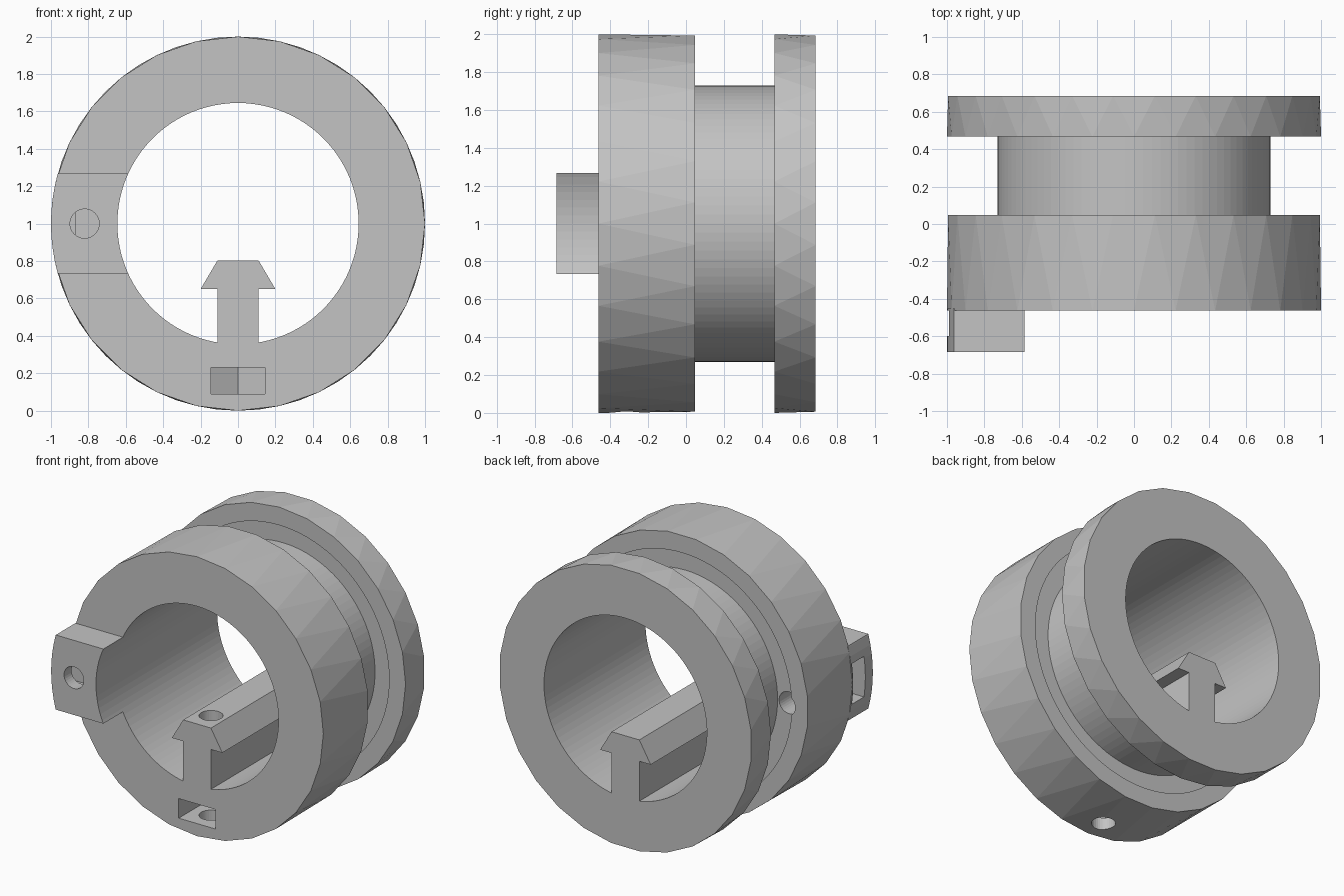
import bpy, bmesh, math

if "Cube" in bpy.data.objects:
    bpy.data.objects.remove(bpy.data.objects["Cube"])

grey = bpy.data.materials.new("plain_grey")
grey.diffuse_color = (0.55, 0.55, 0.55, 1)
grey.use_nodes = True
grey.node_tree.nodes["Principled BSDF"].inputs["Base Color"].default_value = grey.diffuse_color


def circle(r, n, cx=0.0, cy=0.0, shift=0.0):
    return [(cx + r * math.cos(2 * math.pi * (i + shift) / n),
             cy + r * math.sin(2 * math.pi * (i + shift) / n)) for i in range(n)]


def solid(name, pts, axis, t0, t1, end_pts=None):
    """Extrude a profile along y or z; a different end profile gives triangulated sides."""
    def place(p, t):
        return (p[0], t, p[1]) if axis == 'y' else (p[0], p[1], t)
    bm = bmesh.new()
    a = [bm.verts.new(place(p, t0)) for p in pts]
    b = [bm.verts.new(place(p, t1)) for p in (end_pts or pts)]
    bm.faces.new(a)
    bm.faces.new(b[::-1])
    n = len(a)
    for i in range(n):
        j = (i + 1) % n
        if end_pts:
            bm.faces.new((a[i], b[i], a[j]))
            bm.faces.new((b[i], b[j], a[j]))
        else:
            bm.faces.new((a[i], b[i], b[j], a[j]))
    bmesh.ops.recalc_face_normals(bm, faces=bm.faces)
    me = bpy.data.meshes.new(name)
    bm.to_mesh(me)
    bm.free()
    me.materials.append(grey)
    ob = bpy.data.objects.new(name, me)
    bpy.context.collection.objects.link(ob)
    return ob


def combine(target, other, op):
    """Apply a boolean and discard the helper."""
    mod = target.modifiers.new("bool", 'BOOLEAN')
    mod.operation, mod.object, mod.solver = op, other, 'EXACT'
    bpy.context.view_layer.objects.active = target
    bpy.ops.object.modifier_apply(modifier=mod.name)
    bpy.data.objects.remove(other)


Y0, Y1, Y2, Y3 = -0.463, 0.047, 0.467, 0.685   # flange and neck stations
RIM, FINE, BORE, CZ = 28, 96, 0.645, 1.0


# Coarse, faceted flanges with shallow recesses facing the groove
def flange(name, a, b):
    return solid(name, circle(1, RIM, 0, CZ), 'y', a, b, circle(1, RIM, 0, CZ, 0.5))


body = flange("spool_clamp_body", Y0, Y1)
back = flange("back_flange", Y2, Y3)
for part, a, b in ((body, Y1 - 0.04, Y1 + 0.1), (back, Y2 - 0.1, Y2 + 0.04)):
    combine(part, solid("recess", circle(0.87, FINE, 0, CZ), 'y', a, b), 'DIFFERENCE')
combine(body, back, 'UNION')

# Smooth neck between the flanges
combine(body, solid("neck", circle(0.73, FINE, 0, CZ), 'y', Y1 - 0.1, Y2 + 0.1), 'UNION')

# Side lug: a slice of the ring standing on the front face
lug = solid("lug", circle(1, FINE, 0, CZ), 'y', -0.685, Y0 + 0.01)
box = [(-1.2, CZ - 0.267), (-0.4, CZ - 0.267), (-0.4, CZ + 0.267), (-1.2, CZ + 0.267)]
combine(lug, solid("slice", box, 'y', -0.9, 0), 'INTERSECT')
combine(body, lug, 'UNION')

# Central bore
combine(body, solid("bore", circle(BORE, FINE, 0, CZ), 'y', -1, 1), 'DIFFERENCE')

# Arrow-shaped rail along the bottom of the bore
half = [(0.11, 0.31), (0.11, 0.65), (0.2, 0.65), (0.11, 0.803)]
rail = half + [(-x, z) for x, z in reversed(half)]
combine(body, solid("rail", rail, 'y', Y0, Y3), 'UNION')

# Bolt holes: along y through the lug, and vertically through the rail
HX, HY = -0.82, -0.305
combine(body, solid("lug_hole", circle(0.078, 32, HX, CZ), 'y', -0.8, 0.06), 'DIFFERENCE')
combine(body, solid("rail_hole", circle(0.078, 32, 0, HY), 'z', -0.1, 0.95), 'DIFFERENCE')

# Nut slots with a pointed hexagonal inner end
W = 0.145
front_slot = [(-W, -0.6), (W, -0.6), (W, HY + 0.084), (0, HY + 0.167), (-W, HY + 0.084)]
combine(body, solid("front_nut_slot", front_slot, 'z', 0.09, 0.23), 'DIFFERENCE')
side_slot = [(-1.2, CZ - W), (HX + 0.084, CZ - W), (HX + 0.167, CZ),
             (HX + 0.084, CZ + W), (-1.2, CZ + W)]
combine(body, solid("lug_nut_slot", side_slot, 'y', -0.6, Y0), 'DIFFERENCE')
